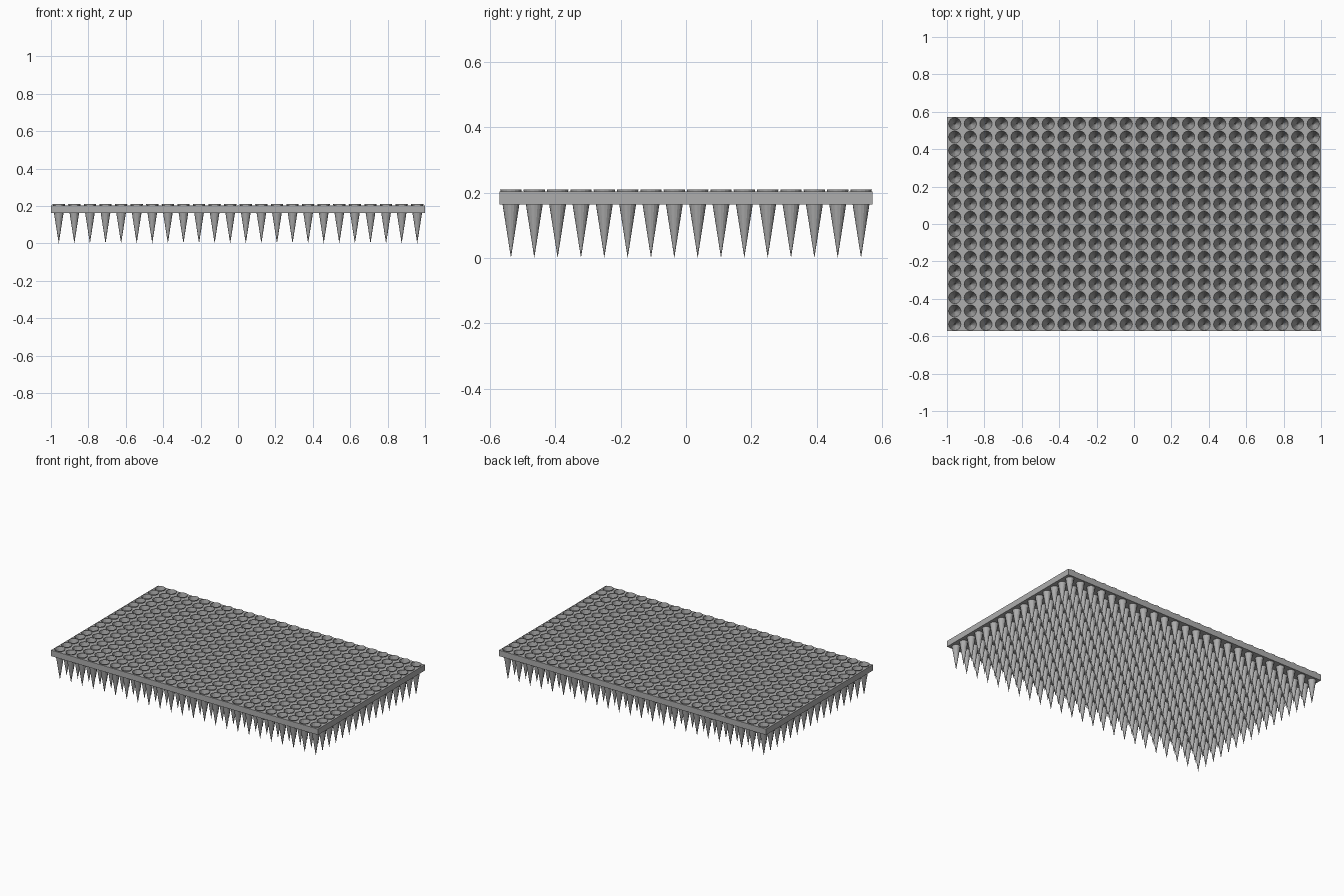
import bpy, bmesh, math

if "Cube" in bpy.data.objects:
    bpy.data.objects.remove(bpy.data.objects["Cube"])

COLS, ROWS, SIDES = 24, 16, 16
DX, DY = 2.0 / COLS, 1.144 / ROWS
Z_LOW, Z_HIGH, Z_RIM = 0.163, 0.203, 0.21
R_RIM = 0.033
ANGLES = [2 * math.pi * i / SIDES for i in range(SIDES)]
CENTRES = [((i - (COLS - 1) / 2) * DX, (j - (ROWS - 1) / 2) * DY)
           for i in range(COLS) for j in range(ROWS)]

grey = bpy.data.materials.new("dark_grey")
grey.diffuse_color = (0.42, 0.42, 0.42, 1)
grey.use_nodes = True
grey.node_tree.nodes["Principled BSDF"].inputs["Base Color"].default_value = grey.diffuse_color


def finish(bm, name):
    mesh = bpy.data.meshes.new(name)
    bm.to_mesh(mesh)
    bm.free()
    mesh.materials.append(grey)
    ob = bpy.data.objects.new(name, mesh)
    bpy.context.collection.objects.link(ob)
    return ob


def circle(bm, cx, cy, r, z):
    return [bm.verts.new((cx + r * math.cos(a), cy + r * math.sin(a), z)) for a in ANGLES]


def cell_border(bm, cx, cy, z):
    # circle directions pushed out to the cell rectangle, 45 degrees hits the corners
    out = []
    for a in ANGLES:
        c, s = math.cos(a), math.sin(a)
        m = max(abs(c), abs(s))
        out.append(bm.verts.new((cx + c / m * DX / 2, cy + s / m * DY / 2, z)))
    return out


# tray slab: top and bottom sheets pierced by one hole per cell, plus edge walls
bm = bmesh.new()
for cx, cy in CENTRES:
    for z, up in ((Z_HIGH, True), (Z_LOW, False)):
        hole = circle(bm, cx, cy, R_RIM * z / Z_RIM, z)
        edge = cell_border(bm, cx, cy, z)
        for k in range(SIDES):
            n = (k + 1) % SIDES
            quad = [hole[k], edge[k], edge[n], hole[n]]
            bm.faces.new(quad if up else quad[::-1])
hx, hy = COLS * DX / 2, ROWS * DY / 2
corners = [(-hx, -hy), (hx, -hy), (hx, hy), (-hx, hy)]
for k in range(4):
    a, b = corners[k], corners[(k + 1) % 4]
    bm.faces.new([bm.verts.new((*p, z)) for p, z in
                  ((a, Z_LOW), (b, Z_LOW), (b, Z_HIGH), (a, Z_HIGH))])
bmesh.ops.remove_doubles(bm, verts=bm.verts, dist=0.0001)
finish(bm, "tray_slab")

# hollow pointed cups, flat sided, open at the raised rim
bm = bmesh.new()
for cx, cy in CENTRES:
    rim = circle(bm, cx, cy, R_RIM, Z_RIM)
    tip = bm.verts.new((cx, cy, 0))
    for k in range(SIDES):
        bm.faces.new([rim[(k + 1) % SIDES], rim[k], tip])
finish(bm, "pointed_cups")
